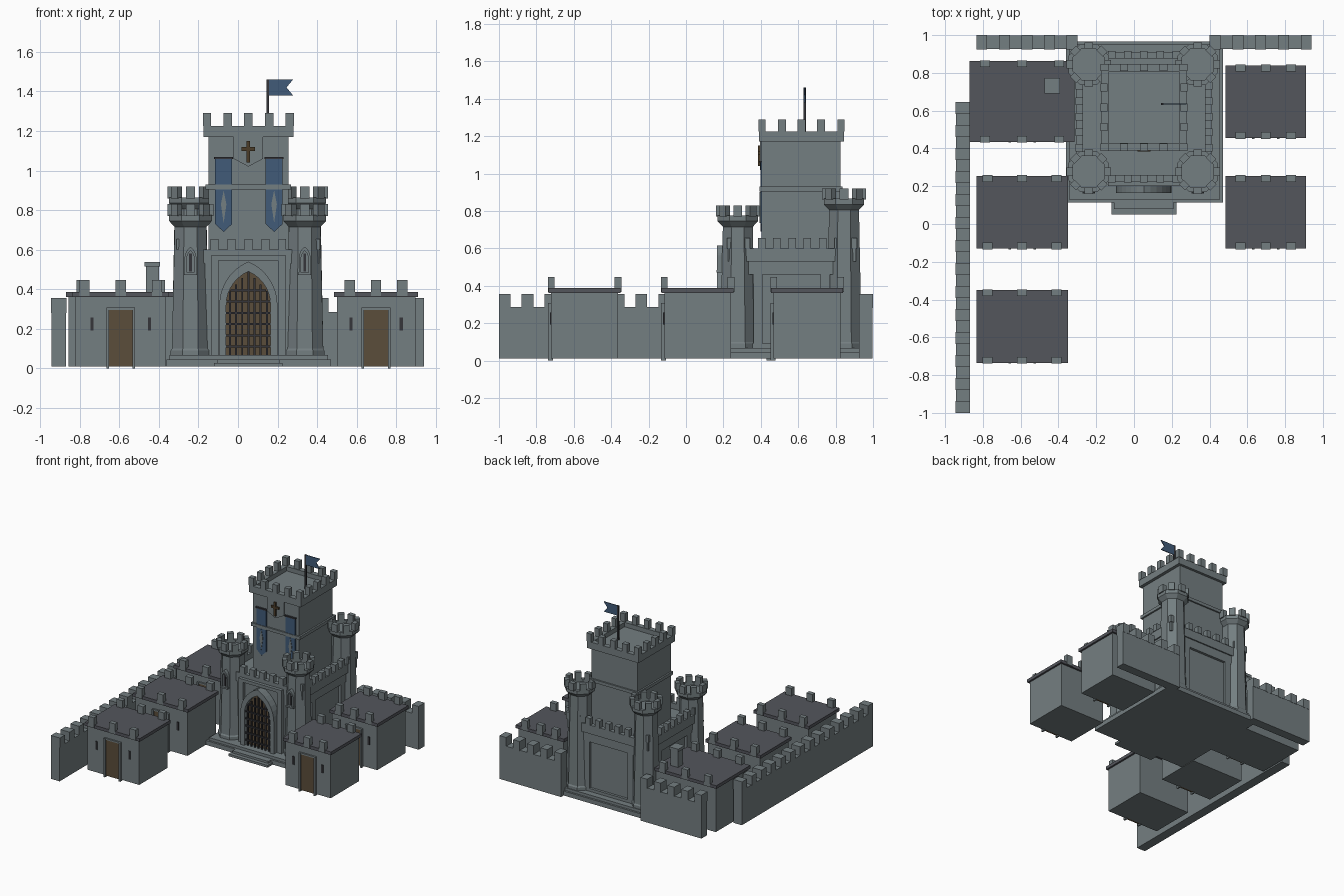
import bpy, bmesh, math
from mathutils import Matrix, Vector

if "Cube" in bpy.data.objects:
    bpy.data.objects.remove(bpy.data.objects["Cube"])


def material(name, rgb):
    m = bpy.data.materials.new(name)
    m.diffuse_color = (*rgb, 1)
    m.use_nodes = True
    m.node_tree.nodes["Principled BSDF"].inputs["Base Color"].default_value = m.diffuse_color
    return m


STONE = material("grey stone", (0.175, 0.21, 0.22))
ROOF = material("dark slate", (0.088, 0.092, 0.107))
WOOD = material("brown wood", (0.105, 0.075, 0.043))
IRON = material("dark iron", (0.035, 0.036, 0.042))
BLUE = material("blue cloth", (0.052, 0.105, 0.19))
BRONZE = material("dark bronze", (0.07, 0.045, 0.022))


def finish(name, bm, mat):
    bmesh.ops.recalc_face_normals(bm, faces=bm.faces)
    me = bpy.data.meshes.new(name)
    bm.to_mesh(me)
    bm.free()
    me.materials.append(mat)
    ob = bpy.data.objects.new(name, me)
    bpy.context.collection.objects.link(ob)
    return ob


def boxes(name, spans, mat=STONE):
    """Each span is x0, x1, y0, y1, z0, z1."""
    bm = bmesh.new()
    for x0, x1, y0, y1, z0, z1 in spans:
        bmesh.ops.create_cube(bm, size=1, matrix=Matrix.Translation(
            ((x0 + x1) / 2, (y0 + y1) / 2, (z0 + z1) / 2)) @ Matrix.Diagonal((x1 - x0, y1 - y0, z1 - z0, 1)))
    return finish(name, bm, mat)


def plate(name, pts, y0, y1, mat):
    """Extrude an x-z outline along y."""
    bm = bmesh.new()
    f = bm.faces.new([bm.verts.new((x, y0, z)) for x, z in pts])
    ext = bmesh.ops.extrude_face_region(bm, geom=[f])
    bmesh.ops.translate(bm, vec=(0, y1 - y0, 0), verts=[v for v in ext["geom"] if isinstance(v, bmesh.types.BMVert)])
    return finish(name, bm, mat)


def arch(cx, w, base, spring, apex, n=7):
    """Pointed arch outline from bottom right over the apex to bottom left."""
    h = apex - spring
    r = (w * w + h * h) / (2 * w)
    a = math.asin(h / r)
    side = [(w, base)] + [(w - r + r * math.cos(a * i / n), spring + r * math.sin(a * i / n)) for i in range(n)]
    return ([(cx + x, z) for x, z in side] + [(cx, apex)] + [(cx - x, z) for x, z in reversed(side)])


def arch_frame(name, outer, inner, y0, y1, mat=STONE):
    bm = bmesh.new()
    rows = [[bm.verts.new((x, y, z)) for x, z in pts]
            for pts, y in ((outer, y0), (inner, y0), (inner, y1), (outer, y1))]
    for k in range(4):
        a, b = rows[k], rows[(k + 1) % 4]
        for i in range(len(a) - 1):
            bm.faces.new((a[i], a[i + 1], b[i + 1], b[i]))
    for i in (0, -1):
        bm.faces.new([r[i] for r in rows])
    return finish(name, bm, mat)


def ring_merlons(x0, x1, y0, y1, z0, z1, nx, ny, w, d):
    """Merlons along the four edges of a rectangle, corners included."""
    out = []
    for i in range(nx):
        x = x0 + (x1 - x0 - w) * i / (nx - 1)
        out += [(x, x + w, y0, y0 + d, z0, z1), (x, x + w, y1 - d, y1, z0, z1)]
    for i in range(1, ny - 1):
        y = y0 + (y1 - y0 - w) * i / (ny - 1)
        out += [(x0, x0 + d, y, y + w, z0, z1), (x1 - d, x1, y, y + w, z0, z1)]
    return out


def parapet(x0, x1, y0, y1, z0, z1, t):
    return [(x0, x1, y0, y0 + t, z0, z1), (x0, x1, y1 - t, y1, z0, z1),
            (x0, x0 + t, y0 + t, y1 - t, z0, z1), (x1 - t, x1, y0 + t, y1 - t, z0, z1)]


CX = 0.0525  # castle axis

# Plinth and entrance steps
boxes("plinth", [(-0.36, 0.47, 0.115, 0.965, 0.01, 0.045), (-0.345, 0.455, 0.13, 0.95, 0.045, 0.067)])
boxes("entrance_steps", [(-0.12, 0.225, 0.05, 0.12, 0.01, 0.028), (-0.105, 0.21, 0.08, 0.12, 0.028, 0.045)])

# Lower castle block with framed wall panels
boxes("castle_block", [(-0.275, 0.38, 0.23, 0.88, 0.06, 0.555)])
boxes("wall_frames", [(-0.295, 0.40, 0.25, 0.90, 0.46, 0.53), (-0.295, 0.40, 0.25, 0.90, 0.06, 0.09)]
      + [(x, x + 0.695, y, y + 0.05, 0.06, 0.5) for x in (-0.295,) for y in (0.36, 0.72)]
      + [(x, x + 0.05, 0.85, 0.90, 0.06, 0.5) for x in (-0.165, 0.22)])
boxes("castle_parapet", parapet(-0.305, 0.41, 0.225, 0.91, 0.53, 0.6, 0.035))
boxes("castle_merlons", ring_merlons(-0.31, 0.415, 0.22, 0.915, 0.6, 0.655, 9, 9, 0.04, 0.04))

# Corner towers
def corner_tower(label, x, y, top):
    bm = bmesh.new()
    k = 1 / math.cos(math.pi / 8)
    prof = [(0.1, 0.06), (0.1, 0.09), (0.094, 0.1), (0.08, top - 0.115), (0.108, top - 0.085),
            (0.108, top - 0.055), (0.085, top - 0.055), (0.085, top - 0.075)]
    rows = [[bm.verts.new((x + r * k * math.cos((i + .5) * math.pi / 4),
                           y + r * k * math.sin((i + .5) * math.pi / 4), z)) for i in range(8)] for r, z in prof]
    for a, b in zip(rows, rows[1:]):
        for i in range(8):
            j = (i + 1) % 8
            bm.faces.new((a[i], a[j], b[j], b[i]))
    bm.faces.new(rows[0])
    bm.faces.new(rows[-1])
    finish(label + "_tower", bm, STONE)
    bm = bmesh.new()
    for i in range(8):
        bmesh.ops.create_cube(bm, size=1, matrix=Matrix.Translation((x, y, top - 0.03))
                              @ Matrix.Rotation(i * math.pi / 4, 4, 'Z')
                              @ Matrix.Translation((0.1, 0, 0)) @ Matrix.Diagonal((0.034, 0.046, 0.06, 1)))
    finish(label + "_tower_merlons", bm, STONE)


for side, x in (("left", -0.24), ("right", 0.337)):
    corner_tower("front_" + side, x, 0.277, 0.83)
    corner_tower("back_" + side, x, 0.845, 0.92)
    # Tower window
    arch_frame(side + "_window_frame", arch(x, 0.03, 0.48, 0.555, 0.615), arch(x, 0.018, 0.48, 0.555, 0.595), 0.165, 0.21)
    plate(side + "_window_pane", arch(x, 0.02, 0.48, 0.555, 0.6), 0.18, 0.21, STONE)
    boxes(side + "_window_slit", [(x - 0.007, x + 0.007, 0.176, 0.2, 0.49, 0.58)], IRON)
    boxes(side + "_window_sill", [(x - 0.033, x + 0.033, 0.162, 0.21, 0.472, 0.484)])

# Gate: surround, pointed arch, wooden door and iron grille
boxes("gate_surround", [(CX - 0.19, CX - 0.15, 0.2, 0.24, 0.06, 0.56), (CX + 0.15, CX + 0.19, 0.2, 0.24, 0.06, 0.56),
                        (CX - 0.19, CX + 0.19, 0.2, 0.24, 0.545, 0.57)])
arch_frame("gate_arch", arch(CX, 0.147, 0.06, 0.32, 0.54), arch(CX, 0.112, 0.06, 0.32, 0.49), 0.165, 0.24)
plate("gate_door", arch(CX, 0.114, 0.06, 0.32, 0.492), 0.205, 0.24, WOOD)
grille = []
for i in range(-3, 4):
    dx = i * 0.031
    grille.append((CX + dx - 0.005, CX + dx + 0.005, 0.178, 0.19, 0.06, 0.49 - abs(dx) * 1.05))
for i in range(6):
    z = 0.11 + i * 0.057
    w = 0.113 if z < 0.34 else 0.09
    grille.append((CX - w, CX + w, 0.172, 0.184, z - 0.005, z + 0.005))
boxes("gate_grille", grille, IRON)

# Great keep
boxes("keep", [(-0.15, 0.255, 0.405, 0.825, 0.5, 1.19), (-0.163, 0.268, 0.393, 0.837, 0.905, 0.93)])
boxes("keep_parapet", parapet(-0.175, 0.28, 0.39, 0.845, 1.17, 1.225, 0.04))
boxes("keep_merlons", ring_merlons(-0.178, 0.283, 0.387, 0.848, 1.225, 1.29, 5, 5, 0.042, 0.038))
plate("keep_pendant", [(CX - 0.075, 1.17), (CX - 0.075, 1.06), (CX, 1.02), (CX + 0.075, 1.06), (CX + 0.075, 1.17)],
      0.395, 0.41, STONE)
boxes("keep_cross", [(CX - 0.009, CX + 0.009, 0.385, 0.396, 1.04, 1.15),
                     (CX - 0.034, CX + 0.034, 0.385, 0.396, 1.1, 1.118)], BRONZE)

# Banners
for side, x in (("left", -0.0725), ("right", 0.1825)):
    plate(side + "_banner", [(x - 0.043, 1.06), (x - 0.043, 0.73), (x, 0.69), (x + 0.043, 0.73), (x + 0.043, 1.06)],
          0.397, 0.406, BLUE)
    plate(side + "_banner_emblem", [(x, 0.9), (x - 0.014, 0.83), (x, 0.735), (x + 0.014, 0.83)], 0.394, 0.398, STONE)
    boxes(side + "_banner_rod", [(x - 0.048, x + 0.048, 0.39, 0.406, 1.058, 1.068)], IRON)

# Flag
boxes("flag_pole", [(0.143, 0.156, 0.629, 0.641, 1.18, 1.46)], IRON)
plate("flag", [(0.155, 1.46), (0.278, 1.46), (0.245, 1.42), (0.278, 1.38), (0.155, 1.38)], 0.632, 0.638, BLUE)


# Flat-roofed houses
def house(label, x0, x1, y0, y1, step, slit):
    cx, f = (x0 + x1) / 2, y0 + 0.014
    boxes(label + "_walls", [(x0 + 0.014, x1 - 0.014, f, y1 - 0.014, 0.01, 0.365)])
    boxes(label + "_roof", [(x0, x1, y0, y1, 0.362, 0.387)], ROOF)
    boxes(label + "_merlons", [(cx + i * step - 0.026, cx + i * step + 0.026, y, y + 0.036, 0.366, 0.447)
                               for i in (-1, 0, 1) for y in (y0 - 0.004, y1 - 0.032)])
    boxes(label + "_door", [(cx - 0.06, cx + 0.06, f - 0.006, f + 0.01, 0.01, 0.298)], WOOD)
    boxes(label + "_door_frame", [(cx - 0.073, cx - 0.06, f - 0.018, f + 0.01, 0.0, 0.308),
                                  (cx + 0.06, cx + 0.073, f - 0.018, f + 0.01, 0.0, 0.308),
                                  (cx - 0.06, cx + 0.06, f - 0.012, f + 0.01, 0.296, 0.308)])
    boxes(label + "_slits", [(cx + s * slit - 0.008, cx + s * slit + 0.008, f - 0.006, f + 0.01, 0.193, 0.258)
                             for s in (-1, 1)], IRON)


house("back_left_house", -0.87, -0.315, 0.435, 0.862, 0.197, 0.15)
house("middle_left_house", -0.835, -0.35, -0.13, 0.255, 0.183, 0.145)
house("front_left_house", -0.835, -0.35, -0.735, -0.35, 0.183, 0.145)
house("back_right_house", 0.485, 0.91, 0.455, 0.84, 0.133, 0.127)
house("middle_right_house", 0.485, 0.91, -0.13, 0.255, 0.133, 0.127)
boxes("chimney", [(-0.465, -0.4, 0.7, 0.765, 0.36, 0.515), (-0.473, -0.393, 0.692, 0.773, 0.515, 0.537)])


# Outer walls
def outer_wall(label, x0, x1, y0, y1, n, w):
    spans = [(x0, x1, y0, y1, 0.01, 0.285)]
    for i in range(n):
        t = i / (n - 1)
        if x1 - x0 > y1 - y0:
            x = x0 + (x1 - x0 - w) * t
            spans.append((x, x + w, y0 - 0.002, y1 + 0.002, 0.28, 0.355))
        else:
            y = y0 + (y1 - y0 - w) * t
            spans.append((x0 - 0.002, x1 + 0.002, y, y + w, 0.28, 0.355))
    boxes(label, spans)


outer_wall("left_outer_wall", -0.943, -0.869, -1.0, 0.645, 14, 0.062)
outer_wall("back_left_outer_wall", -0.835, -0.30, 0.926, 0.998, 5, 0.058)
outer_wall("back_right_outer_wall", 0.40, 0.941, 0.926, 0.998, 5, 0.058)
